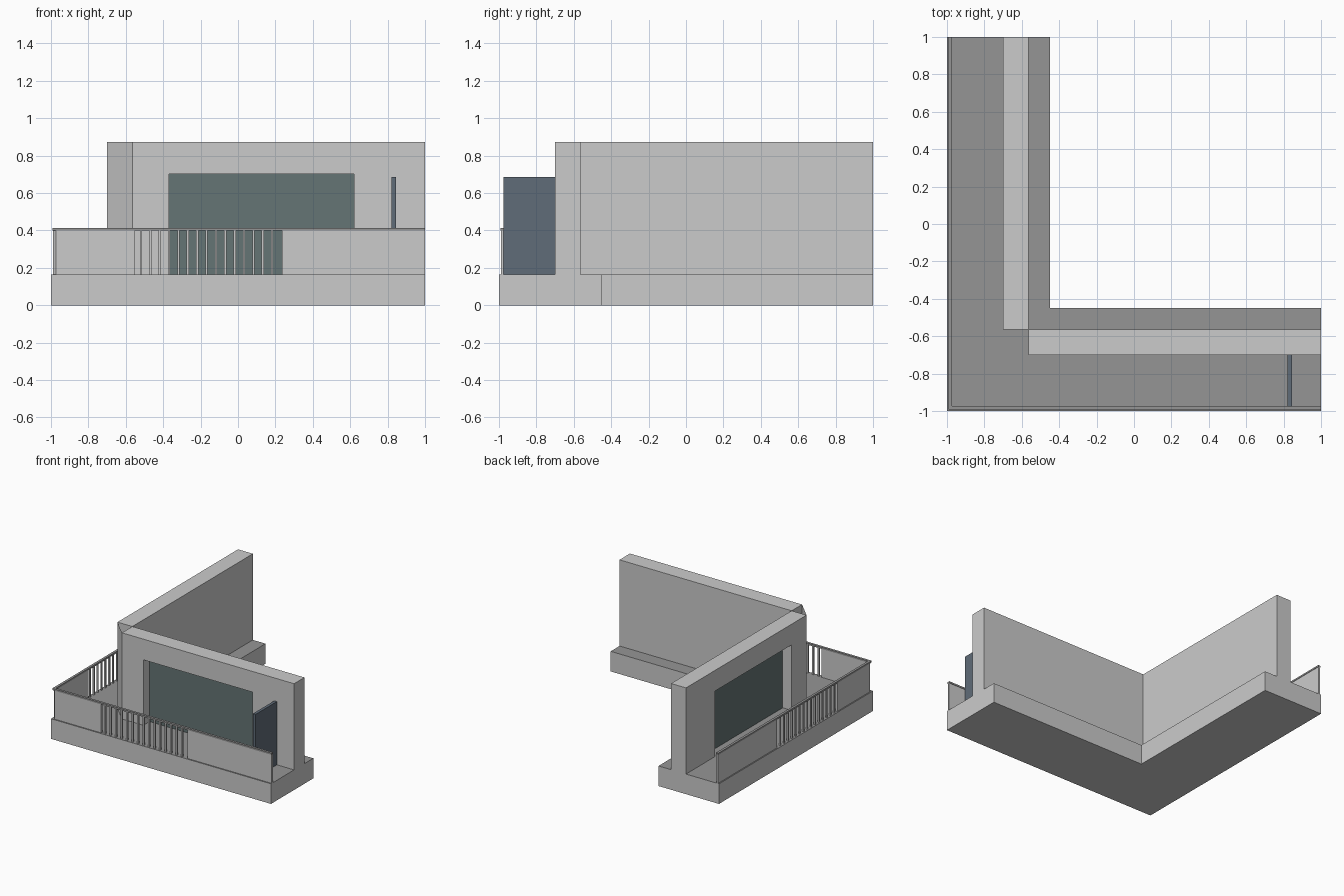
import bpy, bmesh

if "Cube" in bpy.data.objects:
    bpy.data.objects.remove(bpy.data.objects["Cube"])

FLOOR, TOP = 0.165, 0.873


def material(name, rgb):
    m = bpy.data.materials.new(name)
    m.diffuse_color = (*rgb, 1)
    m.use_nodes = True
    m.node_tree.nodes["Principled BSDF"].inputs["Base Color"].default_value = m.diffuse_color
    return m


GLASS = material("dark_glass", (0.13, 0.177, 0.177))
BLUE = material("divider_blue_grey", (0.117, 0.15, 0.19))
DARK = material("dark_grey", (0.3, 0.3, 0.3))


def prism(name, pts, z0, z1, swap=False, mat=None):
    """Extrude a plan outline upward; swap mirrors it across the x = y diagonal."""
    bm = bmesh.new()
    plan = [(y, x) if swap else (x, y) for x, y in pts]
    face = bm.faces.new([bm.verts.new((x, y, z0)) for x, y in plan])
    ext = bmesh.ops.extrude_face_region(bm, geom=[face])
    for v in ext["geom"]:
        if isinstance(v, bmesh.types.BMVert):
            v.co.z = z1
    bmesh.ops.recalc_face_normals(bm, faces=bm.faces)
    me = bpy.data.meshes.new(name)
    bm.to_mesh(me)
    bm.free()
    ob = bpy.data.objects.new(name, me)
    bpy.context.collection.objects.link(ob)
    if mat:
        me.materials.append(mat)
    return ob


def box(name, x0, x1, y0, y1, z0, z1, swap=False, mat=None):
    return prism(name, [(x0, y0), (x1, y0), (x1, y1), (x0, y1)], z0, z1, swap, mat)


def corner(a, b):
    """L-shaped plan outline between offsets a (outer) and b (inner)."""
    return [(a, a), (1, a), (1, b), (b, b), (b, 1), (a, 1)]


def panel(name, p, q, z0, z1):
    """Single upright sheet between two plan points."""
    me = bpy.data.meshes.new(name)
    me.from_pydata([(*p, z0), (*q, z0), (*q, z1), (*p, z1)], [], [(0, 1, 2, 3)])
    ob = bpy.data.objects.new(name, me)
    bpy.context.collection.objects.link(ob)


# L-shaped slab with a darker floor surface
slab = prism("slab", corner(-1, -0.45), 0, FLOOR)
slab.data.materials.append(None)
slab.data.materials.append(DARK)
for f in slab.data.polygons:
    if f.normal.z > 0.9:
        f.material_index = 1

# Two matching wings: front, and its mirror on the left
for swap, side in ((False, "front"), (True, "left")):
    # wall with a recessed window
    wall = box(side + "_wall", -0.565, 1, -0.7, -0.565, FLOOR, TOP, swap)
    cutter = box(side + "_window_cutter", -0.37, 0.62, -0.8, -0.615, 0.1, 0.703, swap)
    cutter.hide_render = True
    cutter.hide_viewport = True
    cut = wall.modifiers.new("window_recess", "BOOLEAN")
    cut.operation = "DIFFERENCE"
    cut.solver = "EXACT"
    cut.object = cutter
    box(side + "_window", -0.37, 0.62, -0.62, -0.615, FLOOR, 0.703, swap, GLASS)

    # solid parapet panels either side of the balusters
    box(side + "_parapet_corner", -0.973, -0.55, -0.99, -0.976, FLOOR, 0.4, swap)
    box(side + "_parapet_end", 0.234, 1, -0.99, -0.976, FLOOR, 0.4, swap)
    for i in range(15):
        x = -0.519 + i * 0.0501
        box(f"{side}_baluster_{i + 1}", x - 0.006, x + 0.006, -0.989, -0.977,
            FLOOR, 0.4, swap)

# Chamfer sheets closing the corners of the walls and the parapet
panel("wall_corner", (-0.7, -0.565), (-0.565, -0.7), FLOOR, TOP)
panel("parapet_corner", (-0.99, -0.973), (-0.973, -0.99), FLOOR, 0.4)

# Handrail
prism("handrail", corner(-0.993, -0.973), 0.4, 0.414, mat=DARK)

# Privacy divider
box("divider", 0.82, 0.844, -0.976, -0.7, FLOOR, 0.685, mat=BLUE)
